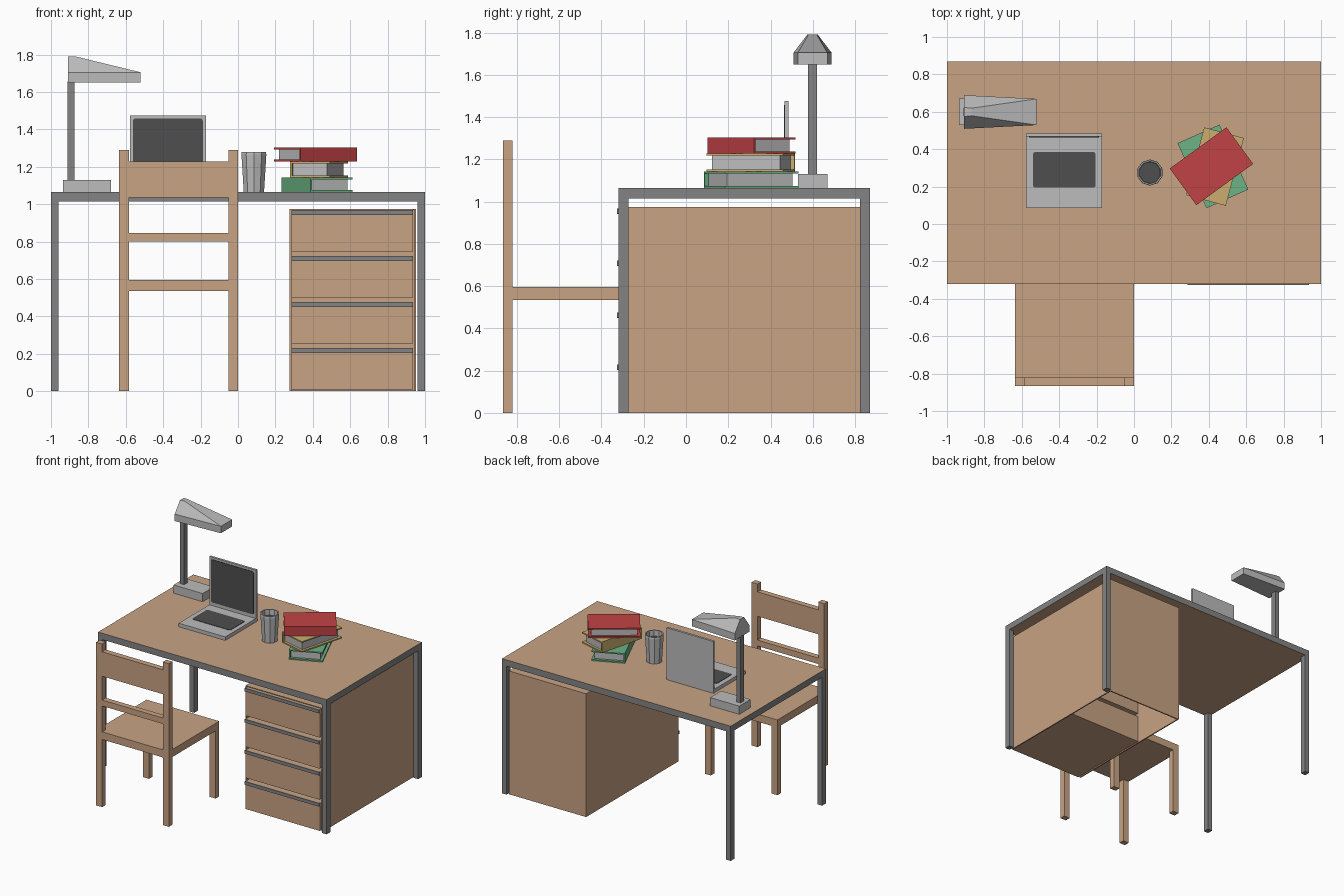
import bpy, bmesh, math
from mathutils import Matrix, Vector

if "Cube" in bpy.data.objects:
    bpy.data.objects.remove(bpy.data.objects["Cube"])


def mat(name, r, g, b):
    m = bpy.data.materials.new(name)
    lin = [((c / 255 + 0.055) / 1.055) ** 2.4 for c in (r, g, b)]
    m.diffuse_color = (*lin, 1)
    m.use_nodes = True
    m.node_tree.nodes["Principled BSDF"].inputs["Base Color"].default_value = m.diffuse_color
    return m


WOOD = mat("wood", 200, 163, 132)
FRAME = mat("frame grey", 132, 132, 132)
LIGHT = mat("light grey", 188, 188, 188)
DARK = mat("dark grey", 78, 78, 78)
RED = mat("red", 193, 66, 69)
YELLOW = mat("yellow", 203, 174, 112)
GREEN = mat("green", 108, 178, 133)


def finish(name, bm, *mats):
    bmesh.ops.recalc_face_normals(bm, faces=bm.faces)
    me = bpy.data.meshes.new(name)
    bm.to_mesh(me)
    bm.free()
    for m in mats:
        me.materials.append(m)
    ob = bpy.data.objects.new(name, me)
    bpy.context.collection.objects.link(ob)
    return ob


def box(name, m, x0, x1, y0, y1, z0, z1):
    bm = bmesh.new()
    size = Matrix.Diagonal((x1 - x0, y1 - y0, z1 - z0, 1))
    mid = Matrix.Translation(((x0 + x1) / 2, (y0 + y1) / 2, (z0 + z1) / 2))
    bmesh.ops.create_cube(bm, size=1, matrix=mid @ size)
    return finish(name, bm, m)


def round_corners(ob, axis, r=0.012):
    # bevel only the edges running along one axis
    bm = bmesh.new()
    bm.from_mesh(ob.data)
    es = [e for e in bm.edges
          if abs((e.verts[0].co - e.verts[1].co).normalized()[axis]) > 0.9]
    bmesh.ops.bevel(bm, geom=es, offset=r, segments=2, profile=0.5, affect='EDGES')
    bm.to_mesh(ob.data)
    bm.free()


# desk top: grey edges, wood top and underside
top = box("desk_top", WOOD, -1, 1, -0.32, 0.87, 1.015, 1.065)
top.data.materials.append(FRAME)
for p in top.data.polygons:
    p.material_index = 0 if abs(p.normal.z) > 0.5 else 1

# desk legs
for x in (-1, 0.96):
    for y in (-0.32, 0.823):
        box("desk_leg", FRAME, x, x + 0.04, y, y + 0.047, 0, 1.015)

# drawer cabinet: shell open at front and bottom
CX0, CX1, CY0, CY1, CZ = 0.275, 0.952, -0.3, 0.855, 0.975
box("cabinet_left", WOOD, CX0, CX0 + 0.01, CY0, CY1, 0, CZ)
box("cabinet_right", WOOD, CX1 - 0.01, CX1, CY0, CY1, 0, CZ)
box("cabinet_back", WOOD, CX0 + 0.01, CX1 - 0.01, CY1 - 0.01, CY1, 0, CZ)
box("cabinet_top", WOOD, CX0 + 0.01, CX1 - 0.01, CY0, CY1 - 0.01, CZ - 0.005, CZ)

# drawers with full-width handles
for i in range(4):
    z = 0.008 + 0.246 * i
    box("drawer", WOOD, 0.286, 0.936, -0.315, 0.39, z, z + 0.218)
    box("drawer_handle", FRAME, 0.286, 0.936, -0.326, -0.315, z + 0.196, z + 0.222)

# chair
for x in (-0.635, -0.052):
    box("chair_back_post", WOOD, x, x + 0.052, -0.865, -0.82, 0, 1.29)
    box("chair_front_leg", WOOD, x, x + 0.052, -0.28, -0.235, 0, 0.535)
box("chair_seat", WOOD, -0.635, 0, -0.82, -0.235, 0.535, 0.595)
for z0, z1 in ((0.535, 0.595), (0.8, 0.847), (1.035, 1.228)):
    box("chair_slat", WOOD, -0.583, -0.052, -0.865, -0.82, z0, z1)

# laptop
box("laptop_base", LIGHT, -0.578, -0.171, 0.085, 0.485, 1.065, 1.093)
box("laptop_lid", LIGHT, -0.578, -0.171, 0.467, 0.485, 1.093, 1.475)
round_corners(box("laptop_screen", DARK, -0.562, -0.188, 0.463, 0.467, 1.12, 1.458), 1)
round_corners(box("laptop_keyboard", DARK, -0.54, -0.205, 0.195, 0.385, 1.093, 1.096), 2)

# cup: spun profile, dark drink inside
bm = bmesh.new()
N = 10
profile = [(0.057, 1.065), (0.07, 1.265), (0.068, 1.28), (0.06, 1.28), (0.058, 1.235)]
rings = [[bm.verts.new((0.085 + r * math.cos(2 * math.pi * (k + 0.5) / N),
                        0.275 + r * math.sin(2 * math.pi * (k + 0.5) / N), z))
          for k in range(N)] for r, z in profile]
for a, b in zip(rings, rings[1:]):
    for k in range(N):
        bm.faces.new((a[k], a[(k + 1) % N], b[(k + 1) % N], b[k]))
bm.faces.new(rings[0])
bm.faces.new(rings[-1]).material_index = 1
finish("cup", bm, LIGHT, DARK)

# lamp
box("lamp_base", LIGHT, -0.935, -0.68, 0.53, 0.67, 1.065, 1.13)
box("lamp_pole", FRAME, -0.912, -0.875, 0.577, 0.62, 1.13, 1.655)
bm = bmesh.new()
HY = 0.599
layers = [(1.65, -0.91, -0.52, 0.09, 0.07),
          (1.705, -0.91, -0.52, 0.09, 0.07),
          (1.79, -0.91, -0.87, 0.025, 0.02)]
loops = [[bm.verts.new(v) for v in ((xa, HY - wa, z), (xb, HY - wb, z),
                                    (xb, HY + wb, z), (xa, HY + wa, z))]
         for z, xa, xb, wa, wb in layers]
for a, b in zip(loops, loops[1:]):
    for k in range(4):
        bm.faces.new((a[k], a[(k + 1) % 4], b[(k + 1) % 4], b[k]))
bm.faces.new(loops[0])
bm.faces.new(loops[-1])
finish("lamp_head", bm, LIGHT)


# books: two covers, a spine on local -y, and inset pages
def book(name, m, cx, cy, z0, z1, length, width, angle):
    t, l, w = 0.01, length / 2, width / 2
    parts = [box(name + "_lower_cover", m, -l, l, -w, w, z0, z0 + t),
             box(name + "_upper_cover", m, -l, l, -w, w, z1 - t, z1),
             box(name + "_spine", m, -l, l, -w, -w + t, z0 + t, z1 - t),
             box(name + "_pages", LIGHT, -l + 0.02, l - 0.02, -w + t, w - 0.02,
                 z0 + t, z1 - t)]
    place = Matrix.Translation((cx, cy, 0)) @ Matrix.Rotation(math.radians(angle), 4, 'Z')
    for p in parts:
        p.data.transform(place)


book("green_book", GREEN, 0.422, 0.308, 1.065, 1.142, 0.38, 0.245, -66)
book("yellow_book", YELLOW, 0.433, 0.307, 1.142, 1.228, 0.375, 0.22, -105)
book("red_book", RED, 0.414, 0.309, 1.228, 1.303, 0.375, 0.242, 36)
